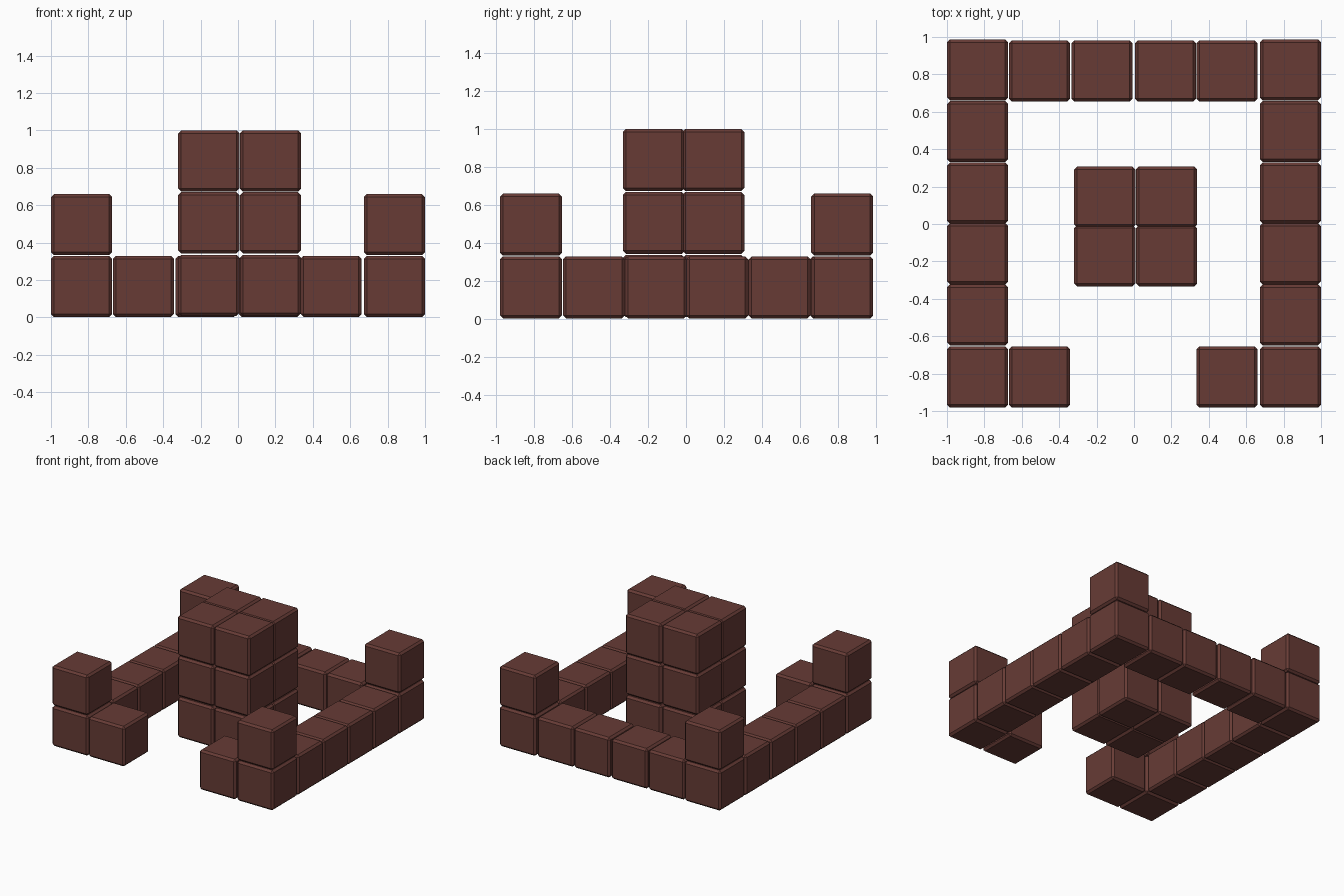
import bpy
import bmesh
from mathutils import Matrix, Vector

default_cube = bpy.data.objects.get("Cube")
if default_cube:
    bpy.data.objects.remove(default_cube, do_unlink=True)

# One brick colour for every block
brick = bpy.data.materials.new("dark_red_brown")
brick.use_nodes = True
colour = (0.135, 0.044, 0.036, 1)
brick.diffuse_color = colour
bsdf = brick.node_tree.nodes["Principled BSDF"]
bsdf.inputs["Base Color"].default_value = colour
bsdf.inputs["Roughness"].default_value = 0.8

SIZE = 0.327
BEVEL = 0.016
XS = [-0.836, -0.506, -0.171, 0.168, 0.498, 0.836]
YS = [-0.818, -0.486, -0.159, 0.165, 0.494, 0.824]
LOW, MID = 0.1655, 0.496


def blocks(name, centres):
    """Build one object from chamfered cubes at the given centres."""
    bm = bmesh.new()
    for centre in centres:
        bmesh.ops.create_cube(bm, size=SIZE, matrix=Matrix.Translation(Vector(centre)))
    bmesh.ops.bevel(bm, geom=bm.edges[:], offset=BEVEL, segments=1,
                    affect='EDGES', profile=0.5)
    mesh = bpy.data.meshes.new(name)
    bm.to_mesh(mesh)
    bm.free()
    mesh.materials.append(brick)
    obj = bpy.data.objects.new(name, mesh)
    bpy.context.collection.objects.link(obj)


# Perimeter walls, with a gateway open at the front
blocks("right_wall", [(XS[0], y, LOW) for y in YS])
blocks("left_wall", [(XS[-1], y, LOW) for y in YS])
blocks("back_wall", [(x, 0.818, LOW) for x in XS[1:-1]])
blocks("front_right_wall", [(XS[1], YS[0], LOW)])
blocks("front_left_wall", [(XS[-2], YS[0], LOW)])

# Raised corner turrets
for side, x in (("right", XS[0]), ("left", XS[-1])):
    for end, y in (("front", YS[0]), ("back", YS[-1])):
        blocks(f"{end}_{side}_turret", [(x, y, MID)])

# Central keep, three layers of four blocks
for layer, z in (("lower", LOW + 0.006), ("middle", 0.506), ("upper", 0.8365)):
    blocks(f"keep_{layer}_layer",
           [(x, y, z) for x in (-0.156, 0.174) for y in (-0.170, 0.144)])
